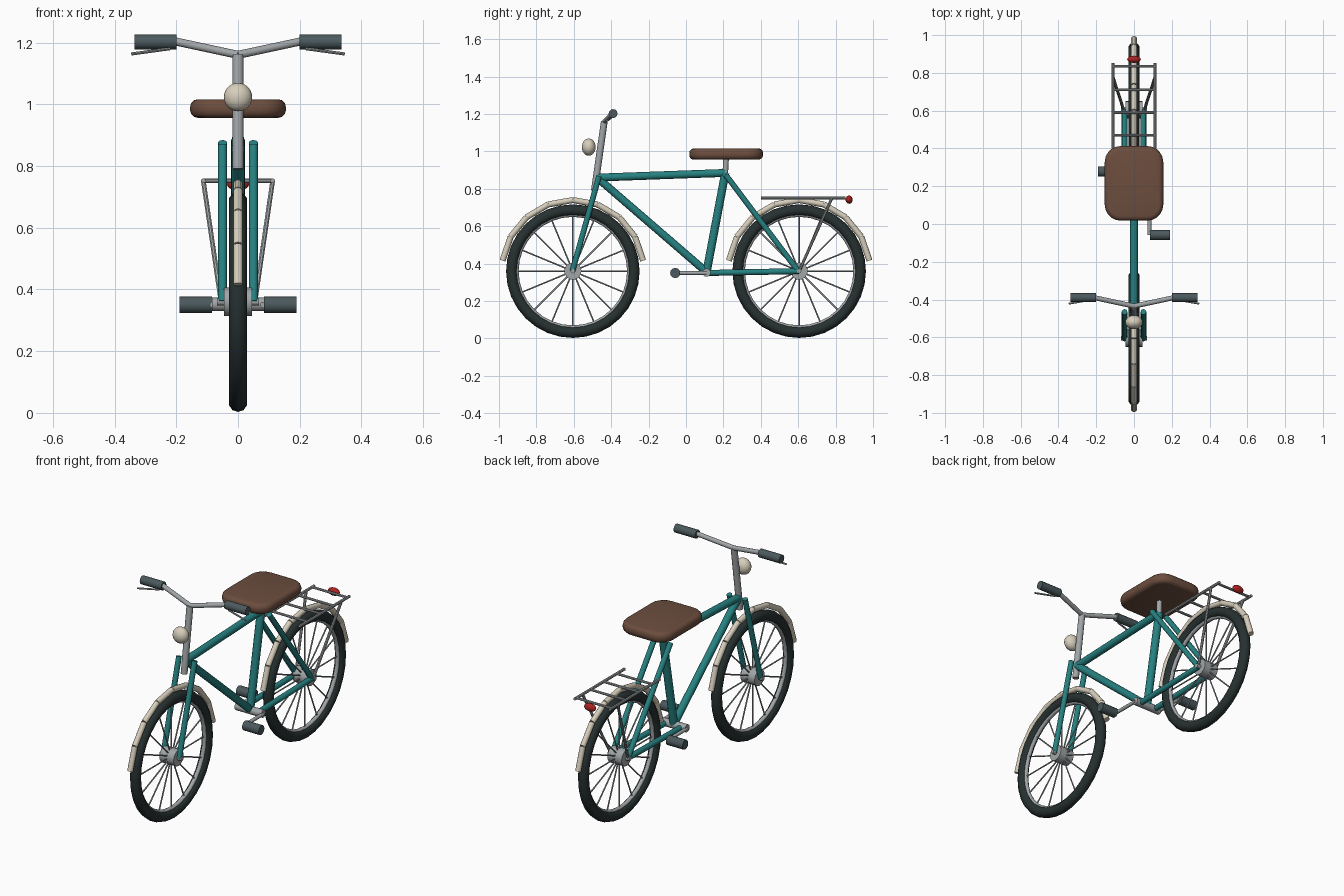
import bpy
import bmesh
from math import cos, sin, pi, radians
from mathutils import Vector

if "Cube" in bpy.data.objects:
    bpy.data.objects.remove(bpy.data.objects["Cube"], do_unlink=True)


def make_material(name, rgb):
    mat = bpy.data.materials.new(name)
    mat.use_nodes = True
    mat.diffuse_color = (*rgb, 1)
    mat.node_tree.nodes["Principled BSDF"].inputs["Base Color"].default_value = (*rgb, 1)
    return mat


TEAL = make_material("teal paint", (0.02, 0.22, 0.22))
METAL = make_material("grey metal", (0.36, 0.38, 0.39))
RUBBER = make_material("black rubber", (0.02, 0.03, 0.03))
GRIP = make_material("slate plastic", (0.07, 0.10, 0.11))
CREAM = make_material("cream enamel", (0.68, 0.62, 0.50))
LEATHER = make_material("brown leather", (0.15, 0.075, 0.048))
RED = make_material("red lens", (0.42, 0.015, 0.015))


def finish(name, mat):
    obj = bpy.context.object
    obj.name = name
    obj.data.materials.clear()
    obj.data.materials.append(mat)
    bpy.ops.object.shade_smooth_by_angle(angle=radians(40))
    return obj


def tube(name, a, b, r, mat, sides=12):
    """Capped cylinder running from point a to point b."""
    a, b = Vector(a), Vector(b)
    bpy.ops.mesh.primitive_cylinder_add(vertices=sides, radius=r, depth=(b - a).length,
                                        location=(a + b) / 2)
    bpy.context.object.rotation_euler = (b - a).to_track_quat('Z', 'Y').to_euler()
    return finish(name, mat)


def ring(name, center, major, minor, mat):
    bpy.ops.mesh.primitive_torus_add(location=center, rotation=(0, pi / 2, 0),
                                     major_radius=major, minor_radius=minor,
                                     major_segments=32, minor_segments=10)
    return finish(name, mat)


def ball(name, center, size, mat):
    bpy.ops.mesh.primitive_uv_sphere_add(segments=20, ring_count=12, location=center)
    bpy.context.object.scale = size
    return finish(name, mat)


AXLE_Z = 0.36
HEAD = (0, -0.475, 0.86)
SEAT_TOP = (0, 0.21, 0.885)
BRACKET = (0, 0.11, 0.355)


# Wheels with spokes and segmented mudguards
for end, y in (("front", -0.605), ("rear", 0.605)):
    center = (0, y, AXLE_Z)

    def at(radius, angle):
        return (0, y + radius * cos(angle), AXLE_Z + radius * sin(angle))

    ring(end + "_tire", center, 0.327, 0.03, RUBBER)
    ring(end + "_rim", center, 0.303, 0.013, METAL)
    tube(end + "_hub", (-0.045, y, AXLE_Z), (0.045, y, AXLE_Z), 0.046, METAL, 16)
    tube(end + "_axle", (-0.068, y, AXLE_Z), (0.068, y, AXLE_Z), 0.012, METAL)
    for i in range(16):
        tube(end + "_spoke", center, at(0.303, i * pi / 8), 0.004, METAL, 6)
    start, sweep, count = radians(8.5), radians(163), 8
    for i in range(count):
        tube(end + "_mudguard", at(0.38, start + sweep * i / count),
             at(0.38, start + sweep * (i + 1) / count), 0.016, CREAM, 10)

# Main frame
tube("top_tube", HEAD, SEAT_TOP, 0.021, TEAL)
tube("down_tube", HEAD, BRACKET, 0.021, TEAL)
tube("seat_tube", SEAT_TOP, BRACKET, 0.022, TEAL)
tube("seat_post", SEAT_TOP, (0, 0.215, 0.975), 0.015, METAL)

# Steering column and headlight
tube("steering_column", (0, -0.49, 0.79), (0, -0.437, 1.16), 0.018, METAL)
ball("headlight", (0, -0.52, 1.023), (0.046, 0.037, 0.046), CREAM)
tube("bottom_bracket", (-0.085, 0.11, 0.352), (0.085, 0.11, 0.352), 0.022, METAL)

# Paired parts on the left and right
for side, s in (("left", 1), ("right", -1)):
    x = 0.05 * s
    tube(side + "_fork_blade", (x, -0.607, AXLE_Z), (x, -0.465, 0.868), 0.015, TEAL)
    tube(side + "_seat_stay", (x, 0.6, AXLE_Z), (x, 0.212, 0.875), 0.015, TEAL)
    tube(side + "_chain_stay", (x, 0.605, AXLE_Z), (x, 0.11, 0.35), 0.016, TEAL)

    # Cranks and pedals
    pedal_y = 0.11 - 0.168 * s
    tube(side + "_crank", (0.082 * s, 0.11, 0.35), (0.082 * s, pedal_y, 0.35), 0.01, METAL)
    tube(side + "_pedal", (0.085 * s, pedal_y, 0.35), (0.19 * s, pedal_y, 0.35), 0.027, GRIP)

    # Handlebar, grip and brake lever
    tube(side + "_handlebar", (0, -0.435, 1.16), (0.21 * s, -0.39, 1.205), 0.013, METAL)
    tube(side + "_grip", (0.2 * s, -0.39, 1.202), (0.336 * s, -0.39, 1.202), 0.024, GRIP)
    tube(side + "_brake_lever", (0.22 * s, -0.4, 1.18), (0.345 * s, -0.422, 1.163),
         0.005, METAL, 8)

    # Rack rail and strut
    rail = 0.112 * s
    tube(side + "_rack_rail", (rail, 0.4, 0.752), (rail, 0.853, 0.752), 0.008, METAL, 8)
    tube(side + "_rack_strut", (0.055 * s, 0.605, AXLE_Z), (rail, 0.78, 0.75), 0.008, METAL, 8)

for y in (0.47, 0.59, 0.71, 0.835):
    tube("rack_crossbar", (-0.112, y, 0.752), (0.112, y, 0.752), 0.007, METAL, 8)
ball("tail_light", (0, 0.872, 0.742), (0.036, 0.019, 0.022), RED)

# Saddle: slab with rounded plan corners and softened rims
bpy.ops.mesh.primitive_cube_add(size=1, location=(0, 0.215, 0.986))
saddle = bpy.context.object
bm = bmesh.new()
bm.from_mesh(saddle.data)
bmesh.ops.scale(bm, vec=(0.31, 0.395, 0.06), verts=bm.verts)
upright = [e for e in bm.edges if abs(e.verts[0].co.z - e.verts[1].co.z) > 0.01]
bmesh.ops.bevel(bm, geom=upright, offset=0.085, segments=5, profile=0.5, affect='EDGES')
rims = [e for e in bm.edges if abs(e.verts[0].co.z - e.verts[1].co.z) < 0.01]
bmesh.ops.bevel(bm, geom=rims, offset=0.024, segments=3, profile=0.5, affect='EDGES')
bm.to_mesh(saddle.data)
bm.free()
finish("saddle", LEATHER)
